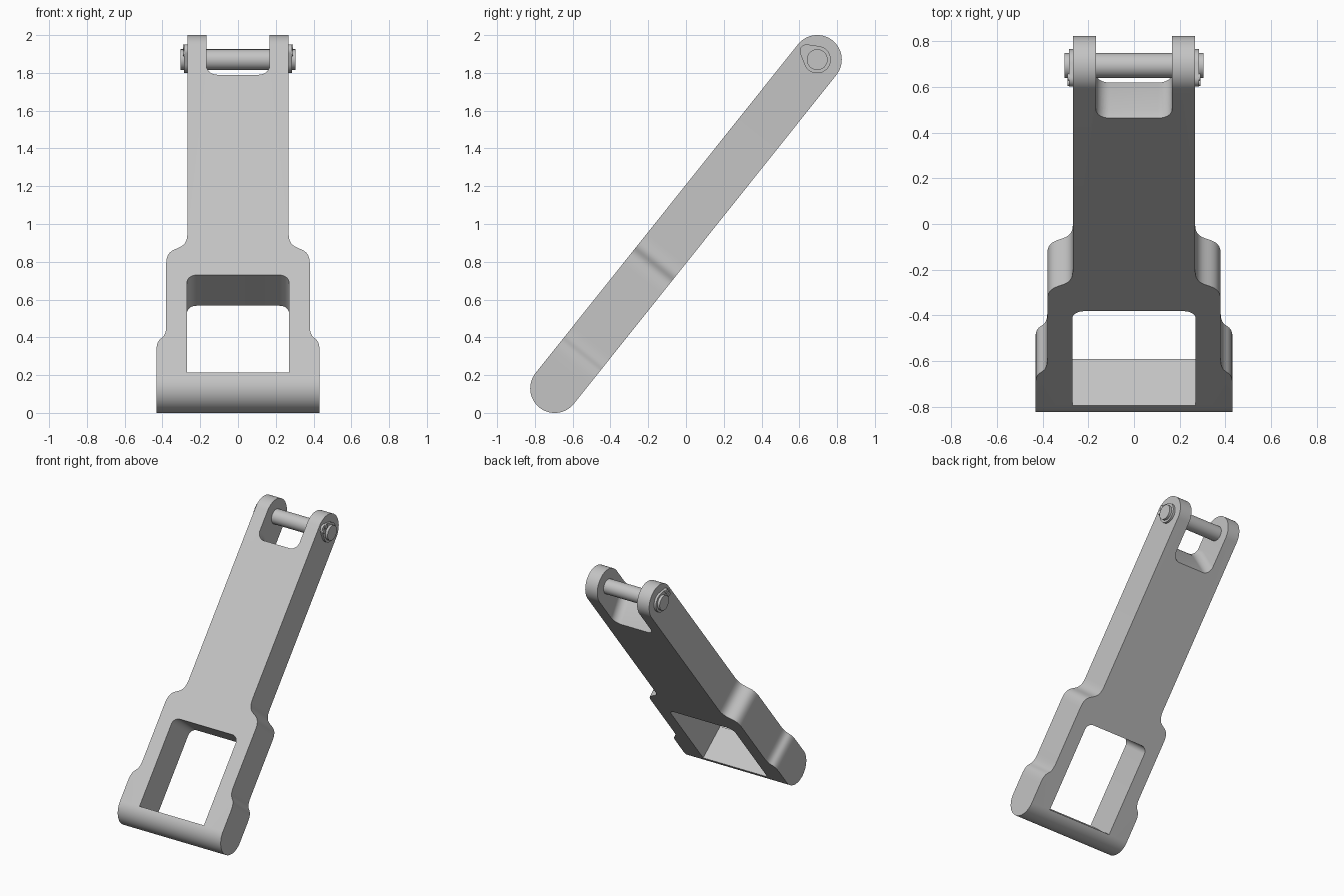
import bpy
import bmesh
from math import radians, cos, sin
from mathutils import Matrix, Vector

if "Cube" in bpy.data.objects:
    bpy.data.objects.remove(bpy.data.objects["Cube"], do_unlink=True)

# The link lies along local y, is thick along local z, and leans back when placed
LEAN = Matrix.Translation((0, 0, 1)) @ Matrix.Rotation(radians(51.4), 4, 'X')
END = 1.1135      # distance from the middle to each rounded end's axis
R = 0.13          # half thickness

grey = bpy.data.materials.new("light_grey")
grey.use_nodes = True
grey.diffuse_color = (0.55, 0.55, 0.55, 1)
grey.node_tree.nodes["Principled BSDF"].inputs["Base Color"].default_value = grey.diffuse_color


def arc(cx, cy, r, start, end, steps=12):
    angles = [radians(start + (end - start) * i / steps) for i in range(steps + 1)]
    return [(cx + r * cos(a), cy + r * sin(a)) for a in angles]


def s_curve(x0, y0, x1, y1, pull, steps=14):
    """Shoulder that leaves and arrives parallel to the side of the link."""
    p = [Vector(v) for v in ((x0, y0), (x0, y0 - pull), (x1, y1 + pull), (x1, y1))]
    out = []
    for i in range(steps + 1):
        t = i / steps
        u = 1 - t
        out.append(tuple(p[0] * u**3 + p[1] * 3 * u * u * t + p[2] * 3 * u * t * t + p[3] * t**3))
    return out


def prism(name, outline, lo, hi, sideways=False):
    """Extrude an outline along local z, or along x when it is a side profile."""
    bm = bmesh.new()

    def ring(d):
        return [bm.verts.new((d, a, b) if sideways else (a, b, d)) for a, b in outline]

    low, high = ring(lo), ring(hi)
    bm.faces.new(low)
    bm.faces.new(high)
    for i in range(len(low)):
        j = (i + 1) % len(low)
        bm.faces.new((low[i], low[j], high[j], high[i]))
    bmesh.ops.recalc_face_normals(bm, faces=bm.faces)
    mesh = bpy.data.meshes.new(name)
    bm.to_mesh(mesh)
    bm.free()
    mesh.materials.append(grey)
    obj = bpy.data.objects.new(name, mesh)
    bpy.context.collection.objects.link(obj)
    obj.matrix_world = LEAN
    return obj


def finish(obj):
    bpy.ops.object.select_all(action='DESELECT')
    obj.select_set(True)
    bpy.context.view_layer.objects.active = obj
    bpy.ops.object.shade_smooth_by_angle(angle=radians(25))


def carve(obj, cutter, operation):
    bpy.context.view_layer.objects.active = obj
    mod = obj.modifiers.new(operation.lower(), 'BOOLEAN')
    mod.operation = operation
    mod.solver = 'EXACT'
    mod.object = cutter
    bpy.ops.object.modifier_apply(modifier=mod.name)
    bpy.data.objects.remove(cutter, do_unlink=True)


# Link body: a bar with round ends, trimmed to the stepped outline
body = prism("link_body", arc(END, 0, R, -90, 90, 32) + arc(-END, 0, R, 90, 270, 32),
             -0.432, 0.432, sideways=True)
right_half = ([(0.268, 1.5)]
              + s_curve(0.268, -0.17, 0.38, -0.37, 0.14)
              + s_curve(0.38, -0.79, 0.432, -0.965, 0.12)
              + [(0.432, -1.05)])
base = [(0.6, -1.05), (0.6, -1.5)]
half = right_half + base
outline = half + [(-x, y) for x, y in reversed(half)]
carve(body, prism("outline_trim", outline, -0.3, 0.3), 'INTERSECT')

# Large window with rounded upper corners
w, top, c = 0.27, -0.45, 0.05
window = ([(-w, -1.111), (w, -1.111)] + arc(w - c, top - c, c, 0, 90)
          + arc(c - w, top - c, c, 90, 180))
carve(body, prism("window_cutter", window, -0.4, 0.4), 'DIFFERENCE')

# Fork slot: a straight cut plus a tilted cut that relieves the floor to the back
def slot(width, floor, depth):
    f = 0.06
    pts = ([(width, 1.6), (-width, 1.6)] + arc(f - width, floor + f, f, 180, 270)
           + arc(width - f, floor + f, f, 270, 360))
    return prism("slot_cutter", pts, -depth, depth)


carve(body, slot(0.167, 0.907, 0.4), 'DIFFERENCE')
relief = slot(0.1668, 0.0, 0.4)
relief.matrix_world = (LEAN @ Matrix.Translation((0, 0.907, 0.08))
                       @ Matrix.Rotation(radians(-20), 4, 'X'))
carve(body, relief, 'DIFFERENCE')
finish(body)

# Cross pin
pin = prism("cross_pin", arc(END, 0, 0.055, 0, 352.5, 47), -0.304, 0.304, sideways=True)
finish(pin)

# Retaining clip with two lugs on each end of the pin
clip_outline = arc(END, 0, 0.072, 150, 390, 32) + arc(END, 0.073, 0.035, 30, 150, 16)
for side, sign in (("left", 1), ("right", -1)):
    finish(prism(side + "_clip", clip_outline, sign * 0.26, sign * 0.285, sideways=True))
    for label, offset in (("upper", 0.019), ("lower", -0.019)):
        lug = prism(f"{side}_clip_{label}_lug", arc(END + offset, 0.08, 0.016, 0, 345, 23),
                    sign * 0.28, sign * 0.292, sideways=True)
        finish(lug)
